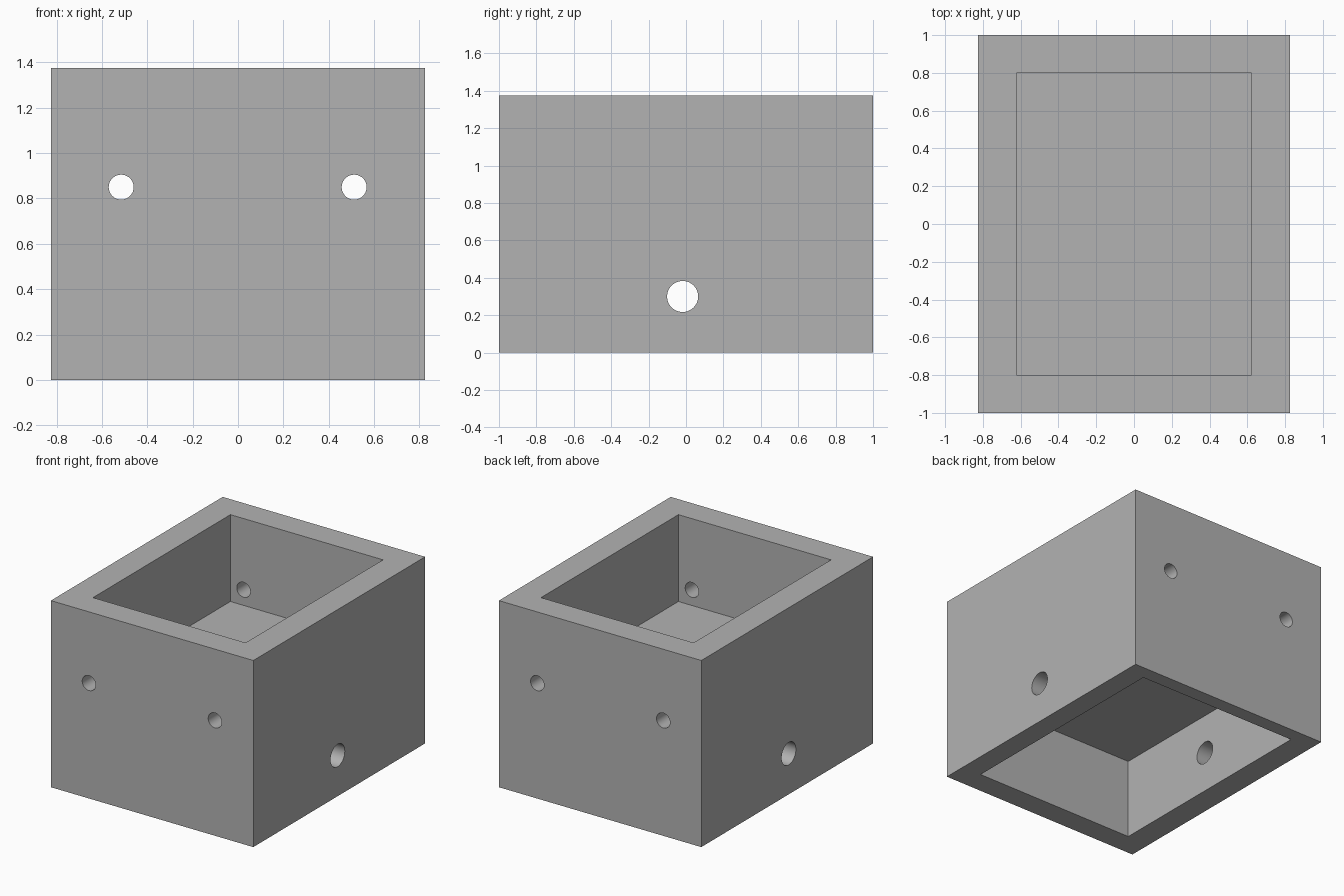
import bpy
import math
from mathutils import Matrix

cube = bpy.data.objects.get("Cube")
if cube:
    bpy.data.objects.remove(cube, do_unlink=True)

WIDTH, LENGTH, HEIGHT = 1.65, 2.0, 1.375

grey = bpy.data.materials.new("plain grey")
grey.use_nodes = True
grey.diffuse_color = (0.45, 0.45, 0.45, 1)
grey.node_tree.nodes["Principled BSDF"].inputs["Base Color"].default_value = grey.diffuse_color


def box(name, low, high):
    """Axis-aligned box between two corners."""
    centre = [(a + b) / 2 for a, b in zip(low, high)]
    size = [b - a for a, b in zip(low, high)]
    bpy.ops.mesh.primitive_cube_add(size=1)
    obj = bpy.context.object
    obj.name = name
    obj.data.transform(Matrix.Translation(centre) @ Matrix.Diagonal((*size, 1)))
    obj.data.materials.append(grey)
    return obj


def drill(name, centre, radius, axis):
    """Long round cutter that passes through both opposite walls."""
    turn = (math.pi / 2, 0, 0) if axis == "Y" else (0, math.pi / 2, 0)
    bpy.ops.mesh.primitive_cylinder_add(vertices=48, radius=radius, depth=3,
                                        location=centre, rotation=turn)
    obj = bpy.context.object
    obj.name = name
    obj.data.materials.append(grey)
    return obj


# Outer block
body = box("housing_block", (-WIDTH / 2, -LENGTH / 2, 0), (WIDTH / 2, LENGTH / 2, HEIGHT))

# Upper and lower pockets, with a floor left between them
cutters = [
    box("upper_pocket_cutter", (-0.622, -0.80, 0.735), (0.622, 0.80, 1.6)),
    box("lower_pocket_cutter", (-0.645, -0.83, -0.2), (0.668, 0.895, 0.59)),
]

# Bolt holes through front and back, cable hole through the sides
for side, x in (("right", -0.515), ("left", 0.512)):
    cutters.append(drill(side + "_bolt_hole_cutter", (x, 0, 0.85), 0.055, "Y"))
cutters.append(drill("cable_hole_cutter", (0, -0.018, 0.3), 0.083, "X"))

for cutter in cutters:
    cutter.hide_render = True
    cut = body.modifiers.new(cutter.name, "BOOLEAN")
    cut.operation = "DIFFERENCE"
    cut.solver = "EXACT"
    cut.object = cutter

# Bake the cuts and discard the cutters
bpy.context.view_layer.update()
result = body.evaluated_get(bpy.context.evaluated_depsgraph_get())
mesh = bpy.data.meshes.new_from_object(result)
body.modifiers.clear()
body.data = mesh
for cutter in cutters:
    bpy.data.objects.remove(cutter, do_unlink=True)

mesh.materials.clear()
mesh.materials.append(grey)
for face in mesh.polygons:
    face.material_index = 0

# Smooth hole walls, sharp edges elsewhere
bpy.ops.object.select_all(action="DESELECT")
body.select_set(True)
bpy.context.view_layer.objects.active = body
bpy.ops.object.shade_smooth_by_angle(angle=math.radians(30))
